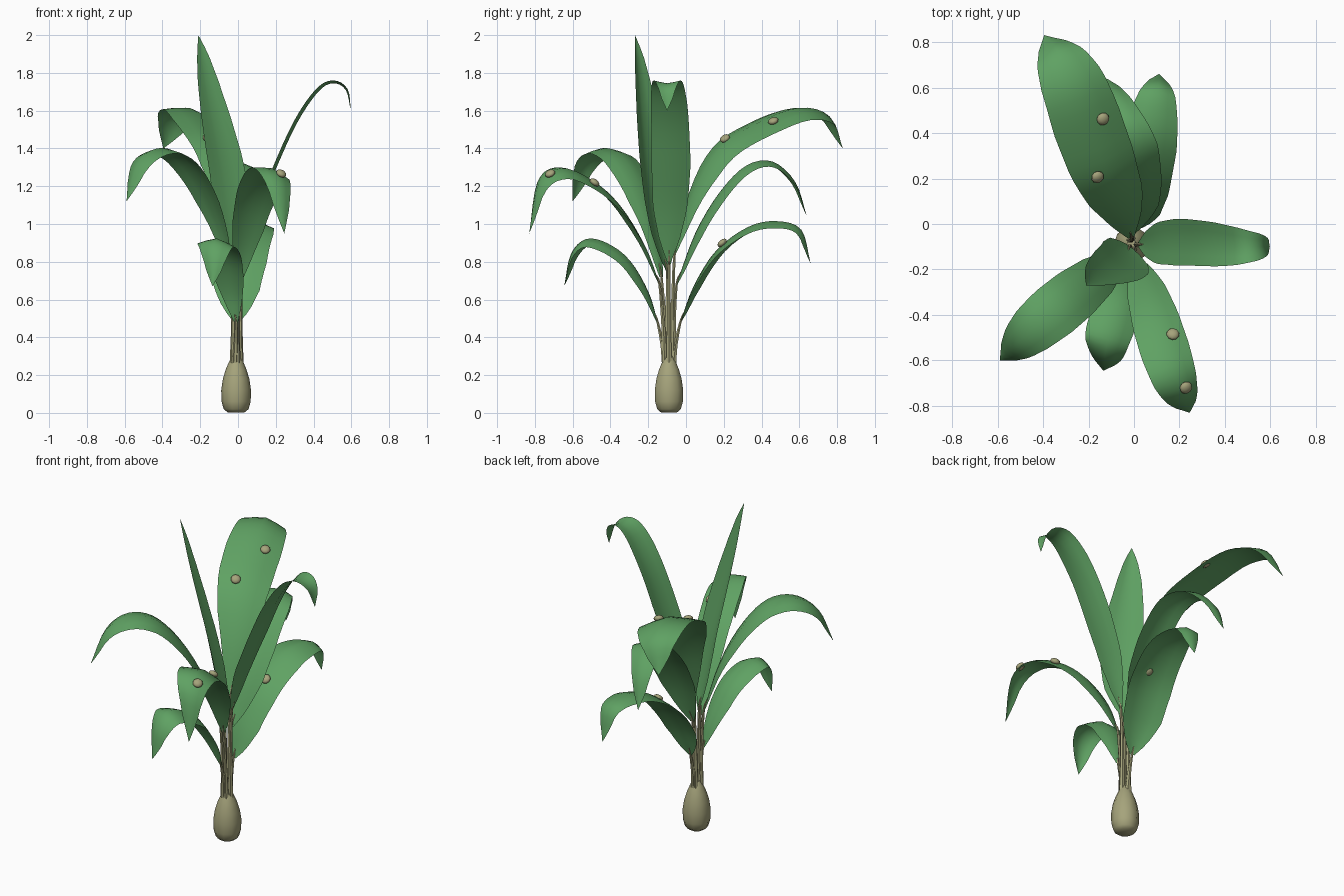
import bpy, bmesh
from math import sin, cos, pi, radians
from mathutils import Vector

cube = bpy.data.objects.get("Cube")
if cube:
    bpy.data.objects.remove(cube, do_unlink=True)


def material(name, rgb):
    m = bpy.data.materials.new(name)
    m.use_nodes = True
    m.diffuse_color = (*rgb, 1)
    bsdf = next(n for n in m.node_tree.nodes if n.type == "BSDF_PRINCIPLED")
    bsdf.inputs["Base Color"].default_value = (*rgb, 1)
    return m


GREEN = material("leaf green", (0.115, 0.36, 0.125))
OLIVE = material("stem olive", (0.38, 0.37, 0.2))
UP = Vector((0, 0, 1))
BASE = Vector((-0.01, -0.09, 0))


def finish(bm, name, mat):
    mesh = bpy.data.meshes.new(name)
    bm.to_mesh(mesh)
    bm.free()
    mesh.materials.append(mat)
    ob = bpy.data.objects.new(name, mesh)
    bpy.context.collection.objects.link(ob)
    bpy.ops.object.select_all(action="DESELECT")
    ob.select_set(True)
    bpy.context.view_layer.objects.active = ob
    bpy.ops.object.shade_smooth_by_angle(angle=radians(50))
    return ob


def surface(name, rows, mat, closed=False):
    """Skin a list of point rows; closed rows form a capped tube."""
    bm = bmesh.new()
    vs = [[bm.verts.new(p) for p in row] for row in rows]
    n = len(rows[0])
    for a, b in zip(vs, vs[1:]):
        for i in range(n if closed else n - 1):
            j = (i + 1) % n
            bm.faces.new((a[i], a[j], b[j], b[i]))
    if closed:
        bm.faces.new(vs[0][::-1])
        bm.faces.new(vs[-1])
    bmesh.ops.remove_doubles(bm, verts=bm.verts, dist=0.0005)
    return finish(bm, name, mat)


def spline(points, steps):
    """Smooth path through the points."""
    p = [Vector(q) for q in points]
    p = [2 * p[0] - p[1]] + p + [2 * p[-1] - p[-2]]
    out = []
    for a, b, c, d in zip(p, p[1:], p[2:], p[3:]):
        for k in range(steps):
            t = k / steps
            out.append(0.5 * (2 * b + (c - a) * t + (2 * a - 5 * b + 4 * c - d) * t * t
                              + (3 * b - a - 3 * c + d) * t ** 3))
    return out + [p[-2]]


def lerp_table(table, t):
    for (t0, v0), (t1, v1) in zip(table, table[1:]):
        if t <= t1:
            return v0 + (v1 - v0) * (t - t0) / (t1 - t0)
    return table[-1][1]


# Half-width along a blade: broad to the end, or tapering from low down
BROAD = [(0, 0.1), (0.1, 0.42), (0.25, 0.8), (0.4, 0.97), (0.55, 1),
         (0.7, 0.9), (0.82, 0.7), (0.92, 0.4), (1, 0)]
TAPER = [(0, 0.1), (0.06, 0.5), (0.16, 0.88), (0.3, 1), (0.5, 0.93),
         (0.65, 0.78), (0.8, 0.56), (0.92, 0.3), (1, 0)]


def leaf(name, path, half, shape=BROAD, fold=-0.28, spots=(), facing=None, roll=0):
    # Blade: a strip creased along its midrib that arches along the path
    mid = spline(path, 4)
    flat = Vector(facing) if facing else mid[-1] - mid[0]
    flat.z = 0
    flat.normalize()
    side = (flat.cross(UP) + UP * roll).normalized()
    count = len(mid) - 1
    normals = []
    for i in range(count + 1):
        tan = mid[min(i + 1, count)] - mid[max(i - 1, 0)]
        normals.append(side.cross(tan).normalized())

    def on_blade(i, u):
        w = half * lerp_table(shape, i / count)
        crease = fold * (0.6 + 0.5 * i / count) * abs(u) ** 1.3
        return mid[i] + side * (u * w) + normals[i] * (crease * w)

    rows = [[on_blade(i, u) for u in (-1, -0.55, 0, 0.55, 1)] for i in range(count + 1)]
    surface(name + "_blade", rows, GREEN)
    # Stem: a thin tapering tube from the bulb up to the foot of the blade
    start = BASE + flat * 0.024 + UP * 0.25
    core = spline([start, start.lerp(mid[0], 0.5) - flat * 0.006, mid[0], mid[1]], 3)
    tube = []
    for i, p in enumerate(core):
        r = 0.016 - 0.013 * i / (len(core) - 1)
        tube.append([p + Vector((cos(a * pi / 3), sin(a * pi / 3), 0)) * r for a in range(6)])
    surface(name + "_stem", tube, OLIVE, closed=True)
    # Spots: flattened beads sitting on the upper face
    for k, (t, u) in enumerate(spots):
        i = round(t * count)
        bm = bmesh.new()
        bmesh.ops.create_uvsphere(bm, u_segments=10, v_segments=6, radius=0.029)
        bmesh.ops.scale(bm, verts=bm.verts, vec=(1, 1, 0.6))
        ob = finish(bm, f"{name}_spot_{k + 1}", OLIVE)
        ob.location = on_blade(i, u) + normals[i] * 0.009
        ob.rotation_euler = normals[i].to_track_quat("Z", "Y").to_euler()


# Bulb
PROFILE = [(0.045, 0.003), (0.066, 0.02), (0.077, 0.06), (0.079, 0.12), (0.07, 0.18),
           (0.055, 0.23), (0.038, 0.27), (0.022, 0.3)]
surface("bulb", [[BASE + Vector((r * cos(a * pi / 5), r * sin(a * pi / 5), z))
                  for a in range(10)] for r, z in PROFILE], OLIVE, closed=True)

# Leaves around the bulb
leaf("back_broad_leaf", [(-0.01, -0.06, 0.85), (-0.04, 0.04, 1.16), (-0.1, 0.18, 1.4),
                         (-0.175, 0.38, 1.535), (-0.255, 0.6, 1.615), (-0.335, 0.76, 1.57),
                         (-0.395, 0.83, 1.4)], 0.158, roll=-0.2,
     spots=[(0.375, -0.32), (0.54, 0.42)])
leaf("back_middle_leaf", [(-0.01, -0.05, 0.68), (0.01, 0.05, 0.95), (0.01, 0.18, 1.17),
                          (0.0, 0.32, 1.31), (-0.04, 0.46, 1.33), (-0.09, 0.58, 1.22),
                          (-0.12, 0.64, 1.04)], 0.118, TAPER, roll=-0.1)
leaf("back_low_leaf", [(-0.01, -0.03, 0.48), (-0.01, 0.04, 0.67), (0.02, 0.16, 0.86),
                       (0.06, 0.33, 0.985), (0.09, 0.48, 1.015), (0.11, 0.61, 0.97),
                       (0.11, 0.66, 0.79)], 0.14, TAPER, roll=-0.1, spots=[(0.36, 0.2)])
leaf("upright_leaf", [(-0.02, -0.1, 0.75), (-0.04, -0.15, 1.0), (-0.07, -0.19, 1.25),
                      (-0.12, -0.22, 1.5), (-0.17, -0.245, 1.75), (-0.21, -0.27, 2.0)],
     0.122, TAPER, 0.32, facing=(-0.58, -0.8, 0))
leaf("left_leaf", [(0.02, -0.09, 0.8), (0.1, -0.085, 1.05), (0.2, -0.08, 1.29),
                   (0.31, -0.085, 1.53), (0.42, -0.095, 1.695), (0.5, -0.1, 1.745),
                   (0.57, -0.1, 1.71), (0.597, -0.1, 1.6)], 0.104, TAPER, 0.22)
leaf("front_left_leaf", [(0.0, -0.14, 0.68), (0.03, -0.22, 0.89), (0.075, -0.35, 1.1),
                         (0.125, -0.5, 1.235), (0.18, -0.66, 1.295), (0.22, -0.78, 1.21),
                         (0.245, -0.83, 0.95)], 0.114, roll=0.3,
     spots=[(0.5, -0.45), (0.75, -0.3)])
leaf("front_right_leaf", [(-0.03, -0.13, 0.72), (-0.1, -0.18, 1.0), (-0.2, -0.26, 1.23),
                          (-0.31, -0.35, 1.37), (-0.43, -0.45, 1.4), (-0.53, -0.54, 1.32),
                          (-0.59, -0.6, 1.12)], 0.12)
leaf("front_low_leaf", [(-0.01, -0.15, 0.48), (-0.03, -0.2, 0.64), (-0.06, -0.3, 0.81),
                        (-0.09, -0.42, 0.9), (-0.12, -0.53, 0.92), (-0.13, -0.61, 0.84),
                        (-0.135, -0.645, 0.67)], 0.105, fold=-0.4, roll=0.1)
